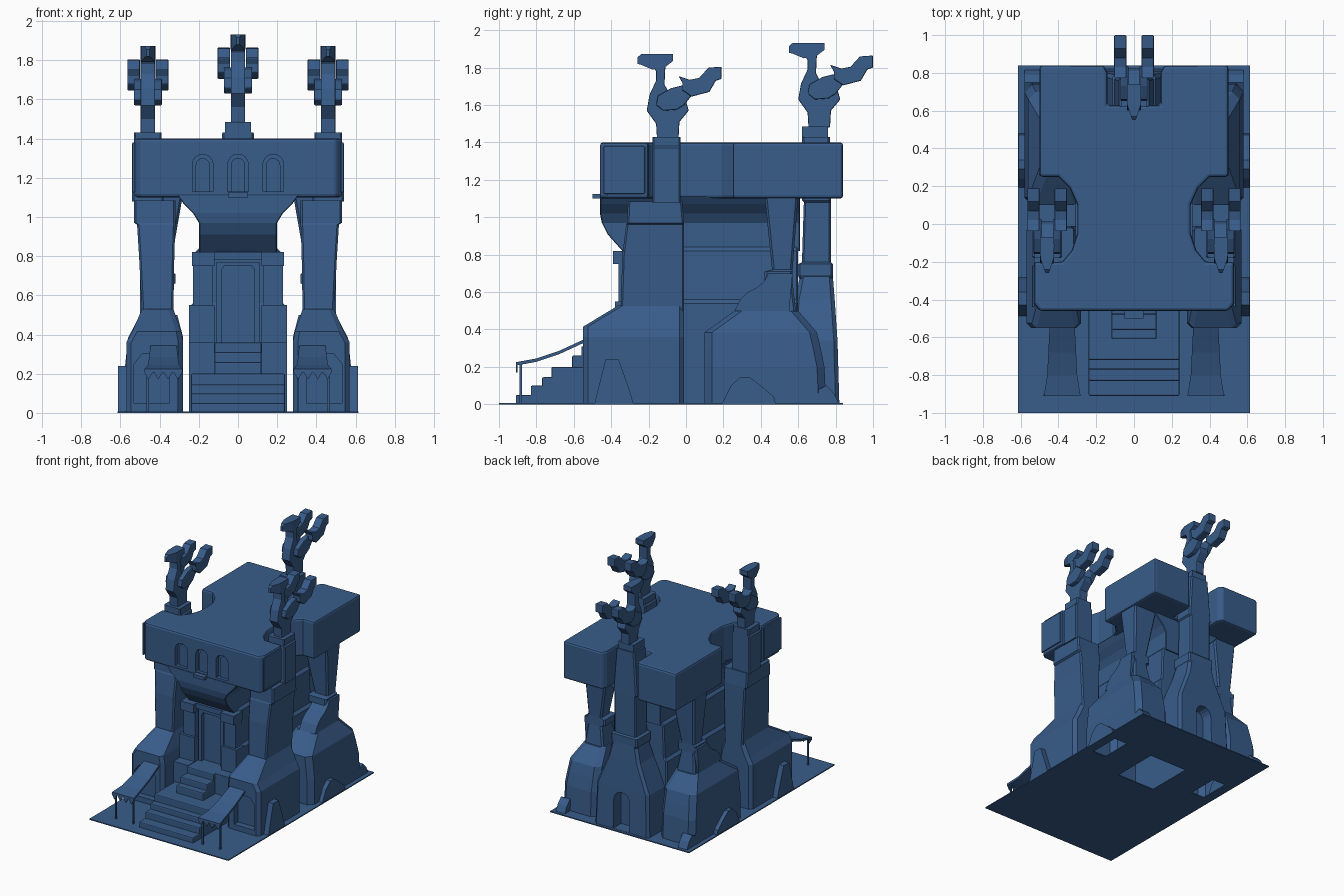
import bpy, bmesh, math
from mathutils import Vector

cube = bpy.data.objects.get("Cube")
if cube:
    bpy.data.objects.remove(cube)

stone = bpy.data.materials.new("slate_blue")
stone.use_nodes = True
COLOUR = (0.04, 0.107, 0.255, 1)
stone.diffuse_color = COLOUR
bsdf = next(n for n in stone.node_tree.nodes if n.type == 'BSDF_PRINCIPLED')
bsdf.inputs["Base Color"].default_value = COLOUR


def finish(name, bm, mirror=False, bevel=0.0):
    bmesh.ops.recalc_face_normals(bm, faces=bm.faces)
    me = bpy.data.meshes.new(name)
    bm.to_mesh(me)
    bm.free()
    me.materials.append(stone)
    ob = bpy.data.objects.new(name, me)
    bpy.context.collection.objects.link(ob)
    if bevel:
        b = ob.modifiers.new("bevel", 'BEVEL')
        b.width, b.segments, b.limit_method = bevel, 2, 'ANGLE'
        b.angle_limit = math.radians(50)
    if mirror:
        ob.modifiers.new("mirror", 'MIRROR')
    return ob


def bridge(bm, rings, open_base=False):
    rings = [[bm.verts.new(p) for p in r] for r in rings]
    n = len(rings[0])
    for a, b in zip(rings, rings[1:]):
        for i in range(n):
            j = (i + 1) % n
            bm.faces.new((a[i], a[j], b[j], b[i]))
    if not open_base:
        bm.faces.new(rings[0])
    bm.faces.new(rings[-1])


def prism(name, pts, axis, lo, hi, mirror=False, bevel=0.0, shift=(0, 0, 0)):
    """Extrude a profile given in the two axes other than the extrusion axis."""
    def place(p, d):
        q = list(p)
        q.insert("xyz".index(axis), d)
        return Vector(q) + Vector(shift)
    bm = bmesh.new()
    bridge(bm, [[place(p, d) for p in pts] for d in (lo, hi)])
    return finish(name, bm, mirror, bevel)


def box(name, x, y, z, mirror=False, bevel=0.0):
    pts = [(x[0], y[0]), (x[1], y[0]), (x[1], y[1]), (x[0], y[1])]
    return prism(name, pts, "z", z[0], z[1], mirror, bevel)


def loft(name, levels, chamfer=0.03, mirror=False, open_base=False):
    """Stack chamfered rectangles, each given as z, x0, x1, y0, y1."""
    bm = bmesh.new()
    rings = []
    for z, x0, x1, y0, y1 in levels:
        c = chamfer
        rings.append([(x0 + c, y0, z), (x1 - c, y0, z), (x1, y0 + c, z), (x1, y1 - c, z),
                      (x1 - c, y1, z), (x0 + c, y1, z), (x0, y1 - c, z), (x0, y0 + c, z)])
    bridge(bm, rings, open_base)
    return finish(name, bm, mirror)


def arch(cx, half, z0, z1, n=8):
    top = [(cx + half * math.cos(math.pi * i / n), z1 - half + half * math.sin(math.pi * i / n))
           for i in range(n + 1)]
    return [(cx - half, z0), (cx + half, z0)] + top


def cut(ob, cutter):
    m = ob.modifiers.new("cut", 'BOOLEAN')
    m.operation, m.object, m.solver = 'DIFFERENCE', cutter, 'EXACT'
    bpy.context.view_layer.objects.active = ob
    for name in [k.name for k in ob.modifiers]:
        bpy.ops.object.modifier_apply(modifier=name)
    bpy.data.objects.remove(cutter)


# Ground slab, open below the hollow hall and rear feet
ground = box("ground_slab", (-.615, .615), (-1, .84), (0, .008))
cut(ground, box("hall_opening", (-.17, .17), (.02, .4), (-.1, .1)))
cut(ground, box("foot_opening", (.42, .54), (.17, .42), (-.1, .1), True))

# Roof block with side bays and a rear notch
half = [(0, -.46), (.5, -.46), (.53, -.42), (.53, -.2), (.38, -.2), (.33, -.14), (.3, -.05),
        (.3, .1), (.34, .19), (.4, .25), (.5, .25), (.5, .84), (.16, .84), (.14, .8), (.14, .63), (0, .63)]
outline = half + [(-x, y) for x, y in reversed(half[1:-1])]
roof = prism("roof", outline, "z", 1.1, 1.4, bevel=.016)
for cx in (-.18, 0, .18):
    cut(roof, prism("window_cutter", arch(cx, .053, 1.13, 1.32), "y", -.6, -.425))
    prism("window_pane", arch(cx, .036, 1.13, 1.3), "y", -.434, -.42)
box("window_sill", (-.05, .05), (-.5, -.44), (1.1, 1.125))
box("roof_side_panel", (.525, .54), (-.44, -.22), (1.125, 1.38), True, .006)

# Central hall, with a flared neck below the roof
loft("hall", [(.001, -.25, .25, -.3, .6), (.54, -.25, .25, -.3, .6), (.56, -.23, .23, -.29, .6),
              (.82, -.22, .22, -.29, .6), (.84, -.2, .2, -.29, .6)], .01, open_base=True)
loft("neck", [(.82, -.2, .2, -.34, .61), (.91, -.2, .2, -.42, .61), (.97, -.2, .2, -.45, .61),
              (1.02, -.23, .23, -.46, .61), (1.07, -.28, .28, -.46, .61), (1.11, -.31, .31, -.46, .61)], .005)

# Doorway
box("door_pillar", (.13, .23), (-.36, -.28), (.3, .82), True)
box("door_pillar_foot", (.12, .25), (-.46, -.28), (0, .36), True)
box("door_pillar_plinth", (.12, .25), (-.38, -.28), (.36, .55), True)
box("door_pillar_cap", (.12, .235), (-.39, -.28), (.75, .82), True)
box("door_lintel", (-.23, .23), (-.36, -.28), (.78, .82))
prism("door_frame", [(-.11, .36), (-.085, .36), (-.085, .73), (-.07, .75), (.07, .75), (.085, .73),
                     (.085, .36), (.11, .36), (.11, .77), (-.11, .77)], "y", -.34, -.28)
box("door_leaf", (-.09, .09), (-.31, -.28), (.36, .76))

# Stairs
for front, top in ((-.91, .05), (-.83, .1), (-.77, .145), (-.72, .2)):
    box("wide_step", (-.24, .24), (front, -.28), (0, top), bevel=.008)
for front, top in ((-.61, .26), (-.56, .31), (-.48, .36)):
    box("narrow_step", (-.12, .12), (front, -.28), (0, top), bevel=.008)

# Front legs and their feet
foot = loft("front_foot", [(0, .28, .57, -.55, -.01), (.36, .28, .57, -.55, -.01),
                           (.415, .29, .54, -.55, -.01), (.53, .33, .49, -.36, -.01)], .025, True)
cut(foot, prism("niche_cutter", [(.35, .05), (.53, .05), (.53, .25), (.49, .3), (.39, .3), (.35, .25)],
                "y", -.6, -.5, True))
loft("front_leg", [(.5, .33, .49, -.35, -.01), (.8, .325, .505, -.34, -.01),
                   (.96, .32, .515, -.32, -.01), (.97, .32, .53, -.315, -.01),
                   (1.085, .32, .53, -.31, -.02)], .01, True)
loft("front_post", [(1.08, .38, .54, -.18, -.03), (1.37, .38, .54, -.18, -.03),
                    (1.38, .39, .53, -.18, -.03), (1.43, .39, .53, -.18, -.03)], .008, True)
prism("front_fender", [(-.49, 0), (-.43, .24), (-.36, .24), (-.3, .07), (-.28, 0)], "x", .55, .612, True)

# Rear legs and their feet
loft("rear_foot", [(.001, .28, .58, .1, .75), (.2, .28, .58, .1, .74), (.3, .28, .57, .1, .72),
                   (.385, .28, .56, .1, .7), (.5, .31, .5, .26, .6)], .04, True, True)
loft("rear_leg", [(.48, .32, .49, .4, .59), (.65, .35, .47, .43, .57), (.66, .32, .485, .42, .57),
                  (.71, .32, .485, .42, .57), (.72, .35, .47, .46, .57), (1.12, .28, .49, .42, .6)], .012, True)
buttress = [(.44, .7), (.42, .66), (.38, .625), (.33, .6), (.29, .56), (.26, .5), (.55, .48), (.57, .7)]
prism("rear_buttress", buttress, "x", .36, .5, True)
ridge = [(.19, 0), (.24, .1), (.29, .145), (.34, .145), (.4, .1), (.47, .04), (.48, 0)]
prism("rear_fender", ridge, "x", .56, .612, True)
prism("corner_ridge", [(.7, 0), (.71, .08), (.75, .1), (.79, .06), (.82, 0)], "x", .5, .58, True)

# Rear tower with an arched niche
tower = loft("rear_tower_base", [(0, -.24, .24, .56, .82), (.34, -.23, .23, .57, .81),
                                 (.56, -.14, .14, .585, .795), (.69, -.11, .11, .61, .785)], .02)
cut(tower, prism("tower_niche_cutter", arch(0, .07, .01, .31), "y", .72, .9))
loft("rear_tower", [(.66, -.1, .1, .61, .78), (.69, -.115, .115, .6, .785), (.75, -.115, .115, .6, .785),
                    (.76, -.095, .095, .62, .775), (1.08, -.095, .095, .63, .775),
                    (1.09, -.105, .105, .62, .775), (1.43, -.08, .08, .62, .77)], .01)
box("rear_post_cap", (-.067, .067), (.62, .76), (1.41, 1.485))

# Front canopies on poles
slope = [(-.91, .225), (-.8, .245), (-.68, .285), (-.55, .345)]
bm = bmesh.new()
rings = []
for y, z in slope:
    w = .085 - (y + .91) * .05 + (.012 if y < -.85 else 0)
    rings.append([(.38 - w, y, z), (.38 + w, y, z), (.38 + w, y, z - .018), (.38 - w, y, z - .018)])
bridge(bm, rings)
finish("canopy", bm, True)
for a in (.295, .345, .395, .445):
    prism("canopy_fringe", [(a - .012, .21), (a + .035, .21), (a + .012, .17)], "y", -.91, -.9, True)
for px in (.3, .455):
    box("canopy_pole", (px, px + .012), (-.89, -.878), (0, .215), True)

# Perched long-necked ornaments: body, tapering head, and two arms with feathers
body = [(-.18, 1.81), (-.11, 1.81), (-.115, 1.71), (-.08, 1.645), (.0, 1.62), (.015, 1.57), (-.035, 1.51),
        (-.04, 1.42), (-.155, 1.42), (-.16, 1.5), (-.21, 1.57), (-.195, 1.655), (-.16, 1.73), (-.16, 1.78)]
arm = [(-.16, 1.6), (-.15, 1.65), (-.08, 1.69), (-.02, 1.705), (.03, 1.65), (-.01, 1.6), (-.05, 1.575),
       (-.12, 1.57)]
feather = [(-.04, 1.755), (.02, 1.735), (.07, 1.745), (.12, 1.8), (.19, 1.805), (.19, 1.74), (.16, 1.73),
           (.125, 1.67), (.03, 1.645), (-.02, 1.68), (-.02, 1.72)]
head = [(-.26, .008, 1.82, 1.855), (-.24, .016, 1.815, 1.872), (-.18, .036, 1.79, 1.872),
        (-.115, .038, 1.8, 1.872), (-.07, .036, 1.835, 1.872)]
for sx, dy, dz in ((-.46, 0, 0), (.46, 0, 0), (0, .81, .06)):
    at = (sx, dy, dz)
    prism("ornament_body", body, "x", -.037, .037, bevel=.006, shift=at)
    bm = bmesh.new()
    bridge(bm, [[Vector(p) + Vector(at) for p in ((-w, y, lo), (w, y, lo), (w, y, hi), (-w, y, hi))]
                for y, w, lo, hi in head])
    finish("ornament_head", bm)
    for side in (-1, 1):
        prism("ornament_arm", arm, "x", side * .03, side * .072, bevel=.006, shift=at)
        prism("ornament_feather", feather, "x", side * .04, side * .105, bevel=.006, shift=at)
